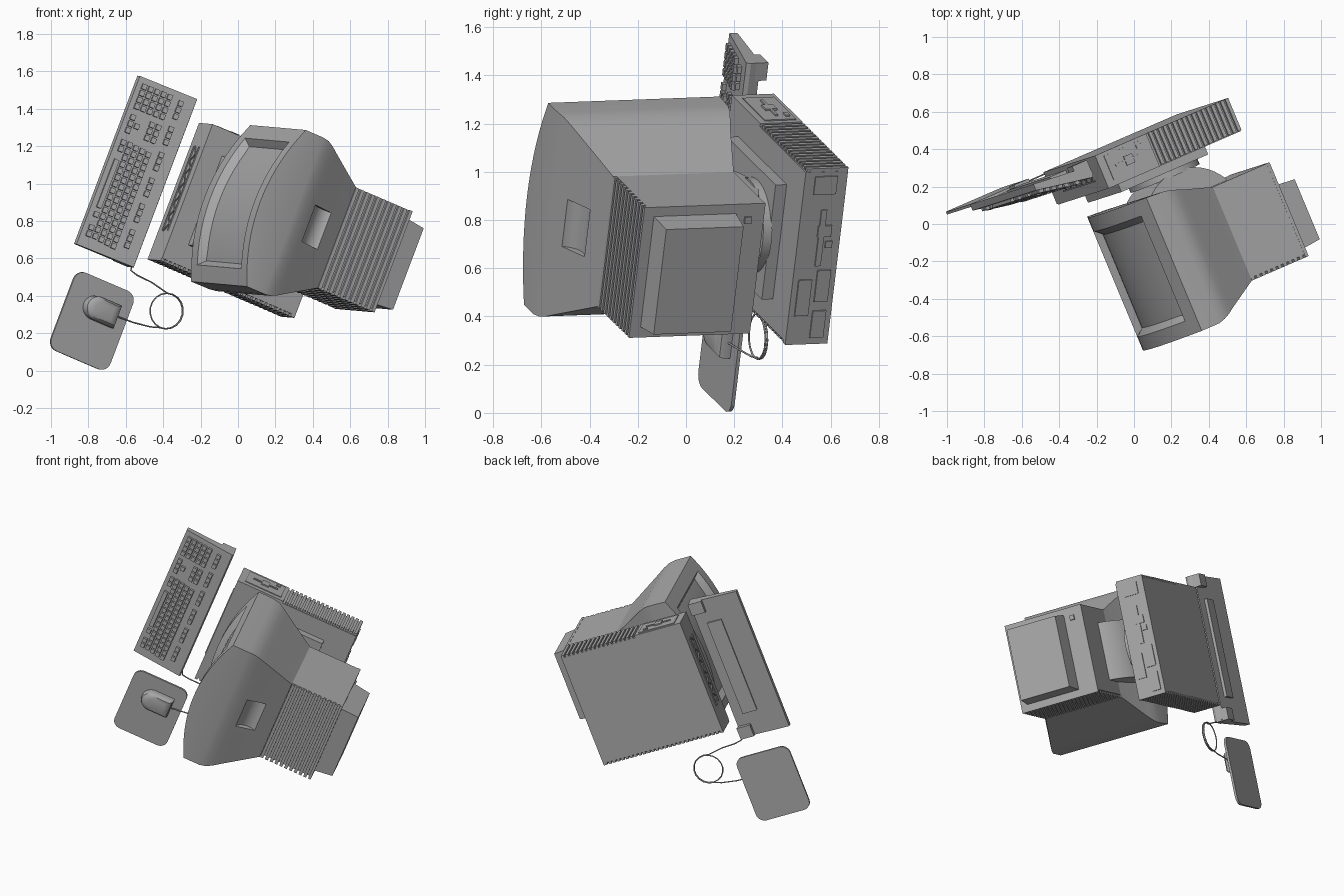
import bpy, bmesh, math
from mathutils import Matrix, Vector

cube = bpy.data.objects.get("Cube")
if cube:
    bpy.data.objects.remove(cube)

# Tilted frame of the whole set: x = right, y = back, z = up of the desk
up = Vector((.385, -.922, -.034)).normalized()
left = Vector((.351, .112, .93))
left = (left - up * left.dot(up)).normalized()
back = left.cross(up)
FRAME = Matrix.Translation((0, 0, .8)) @ Matrix((-left, back, up)).transposed().to_4x4()

grey = bpy.data.materials.new("plain grey")
grey.use_nodes = True
grey.diffuse_color = (.4, .4, .4, 1)
grey.node_tree.nodes["Principled BSDF"].inputs["Base Color"].default_value = (.4, .4, .4, 1)
made = []


def place(name, data):
    data.materials.append(grey)
    ob = bpy.data.objects.new(name, data)
    bpy.context.collection.objects.link(ob)
    ob.matrix_world = FRAME
    made.append(ob)
    return ob


def finish(name, bm):
    bmesh.ops.recalc_face_normals(bm, faces=bm.faces)
    me = bpy.data.meshes.new(name)
    bm.to_mesh(me)
    bm.free()
    return place(name, me)


def add_box(bm, x, y, z, turn=None):
    """Box from three (low, high) ranges, optionally turned about its centre."""
    mid = Vector([(r[0] + r[1]) / 2 for r in (x, y, z)])
    size = [r[1] - r[0] for r in (x, y, z)]
    m = Matrix.Translation(mid) @ (turn or Matrix()) @ Matrix.Diagonal((*size, 1))
    return bmesh.ops.create_cube(bm, size=1, matrix=m)["verts"]


def boxes(name, ranges):
    bm = bmesh.new()
    for r in ranges:
        add_box(bm, *r)
    return finish(name, bm)


def cylinder(name, mid, radius, depth, axis):
    bm = bmesh.new()
    turn = Matrix.Rotation(math.pi / 2, 4, 'Y') if axis == 'X' else Matrix()
    bmesh.ops.create_cone(bm, cap_ends=True, segments=48, radius1=radius, radius2=radius,
                          depth=depth, matrix=Matrix.Translation(mid) @ turn)
    return finish(name, bm)


def loft(bm, rings):
    """Skin closed rings of points, with a cap at the last ring."""
    rows = [[bm.verts.new(p) for p in r] for r in rings]
    for a, b in zip(rows, rows[1:]):
        for i in range(len(a)):
            j = (i + 1) % len(a)
            bm.faces.new((a[i], a[j], b[j], b[i]))
    bm.faces.new(rows[-1])
    return rows


MID = -.065

# System case with ribbed sides
boxes("case_body", [((-.44, .315), (-.235, .6), (-.435, -.245))])
boxes("case_side_bezel", [((-.455, -.43), (-.235, .085), (-.435, -.245)),
                          ((.3, .33), (.575, .6), (-.435, -.245))])
ribs = [((-.455, -.43), (.1 + .03 * i, .119 + .03 * i), (-.435, -.25)) for i in range(17)]
ribs += [((.3, .33), (-.235 + .03 * i, -.216 + .03 * i), (-.435, -.25)) for i in range(27)]
boxes("case_side_ribs", ribs)

# Disk drive on the side of the case
boxes("drive_panel", [((-.46, -.45), (-.19, .06), (-.415, -.275)),
                      ((-.466, -.45), (-.15, .02), (-.35, -.338)),
                      ((-.468, -.45), (-.09, -.04), (-.37, -.318)),
                      ((-.466, -.45), (.0, .03), (-.40, -.38))])

# Sockets on the back of the case
boxes("back_sockets", [((-.42, -.34), (.595, .606), (-.39, -.29)),
                       ((-.27, -.02), (.595, .606), (-.36, -.335)),
                       ((-.2, -.15), (.595, .607), (-.39, -.33)),
                       ((-.13, -.1), (.595, .607), (-.4, -.37)),
                       ((.04, .2), (.595, .607), (-.33, -.27)),
                       ((.0, .14), (.595, .607), (-.41, -.35)),
                       ((.18, .3), (.595, .607), (-.41, -.35))])

# Zigzag grille on the front of the case
bm = bmesh.new()
for i in range(12):
    x = -.3 + .04 * i
    turn = Matrix.Rotation(math.radians(50 if i % 2 else -50), 4, 'Y')
    add_box(bm, (x - .035, x + .035), (-.241, -.23), (-.343, -.335), turn)
for z in (-.375, -.305):
    add_box(bm, (-.32, .16), (-.241, -.23), (z - .004, z + .004))
finish("front_grille", bm)

# Monitor stand
boxes("stand_plate", [((-.316, .195), (-.12, .423), (-.245, -.195))])
cylinder("swivel_disc", (MID, .24, -.18), .2, .04, 'Z')
cylinder("tilt_rocker", (MID, .24, .105), .285, .38, 'X')

# Monitor shell: bowed front with a sunken screen, tapering to the back
cols = [-1] + [-.81 + .135 * i for i in range(13)] + [1]
levels = (-.122, -.04, .57, .65)
HALF = .45


def bow(t):
    return -.08 - .1 * (1 - t * t)


bm = bmesh.new()
grid = [[bm.verts.new((MID + t * HALF, bow(t), z)) for t in cols] for z in levels]
screen = []
for r in range(3):
    for c in range(len(cols) - 1):
        f = bm.faces.new((grid[r][c], grid[r][c + 1], grid[r + 1][c + 1], grid[r + 1][c]))
        if r == 1 and 0 < c < len(cols) - 2:
            screen.append(f)


def section(y, half, low, high):
    lower = [(MID + t * half, bow(t) if y is None else y, low) for t in cols]
    upper = [(MID + t * half, bow(t) if y is None else y, high) for t in reversed(cols)]
    return lower + upper


loft(bm, [section(None, HALF, levels[0], levels[3]), section(.03, .45, -.115, .65),
          section(.07, .445, -.107, .64), section(.11, .428, -.095, .625),
          section(.15, .405, -.082, .606), section(.36, .29, -.027, .515)])
bmesh.ops.remove_doubles(bm, verts=bm.verts, dist=.0005)
bmesh.ops.recalc_face_normals(bm, faces=bm.faces)
bmesh.ops.inset_region(bm, faces=screen, thickness=.035, depth=-.04)
shell = finish("monitor_shell", bm)

# Hand grip scooped out of the top of the shell
cutter = cylinder("grip_cutter", (MID, .22, .625), .08, .21, 'X')
cutter.hide_render = True
cutter.hide_set(True)
cutter.display_type = 'WIRE'
made.remove(cutter)
cut = shell.modifiers.new("grip", 'BOOLEAN')
cut.operation = 'DIFFERENCE'
cut.solver = 'EXACT'
cut.object = cutter

# Ribbed rear block of the monitor and its tapered back cover
boxes("monitor_rear", [((-.355, .21), (.35, .714), (-.027, .5))])
boxes("monitor_rear_ribs", [((-.354, .225), (.362 + .0335 * i, .382 + .0335 * i), (-.02, .516))
                            for i in range(10)] + [((-.356, .225), (.697, .715), (-.028, .516))])
bm = bmesh.new()
for v in add_box(bm, (-.315, .178), (.71, .832), (.1, .47)):
    if v.co.y > .8:
        v.co.x = MID + (v.co.x - MID) * .95
        v.co.z = .285 + (v.co.z - .285) * .94
finish("monitor_back_cover", bm)
boxes("back_knob", [((-.3, -.27), (.7, .725), (.03, .06))])

# Keyboard wedge
SLOPE = .172


def deck(y):
    return -.394 + SLOPE * (y + .665)


side = [(-.665, -.43), (-.665, -.394), (-.333, -.337), (-.325, -.355), (-.33, -.4)]
bm = bmesh.new()
first = bm.faces.new([bm.verts.new((-.557, y, z)) for y, z in side])
ext = bmesh.ops.extrude_face_region(bm, geom=[first])["geom"]
bmesh.ops.translate(bm, vec=(.967, 0, 0), verts=[g for g in ext if isinstance(g, bmesh.types.BMVert)])
bm.faces.new([v for v in first.verts]) if not first.is_valid else None
finish("keyboard_body", bm)
boxes("keyboard_feet", [((x, x + .08), (-.42, -.328), (-.435, -.37)) for x in (-.557, .33)]
      + [((-.4, .25), (-.5, -.4), (-.425, -.39))])

# Keys, in blocks of columns and rows
bm = bmesh.new()
tilt = Matrix.Rotation(math.atan(SLOPE), 4, 'X')
PITCH = .0375


def key(x, y, w=.029):
    z = deck(y)
    add_box(bm, (x - w / 2, x + w / 2), (y - .0135, y + .0135), (z - .005, z + .017), tilt)


for row in range(5):
    y = -.625 + .037 * row
    for c in range(4):
        key(-.51 + PITCH * c, y)
    for c in range(3):
        if row > 2 or row == 0 or (row == 1 and c == 1):
            key(-.335 + PITCH * c, y)
    if row:
        for c in range(15):
            key(-.195 + PITCH * c + .004 * row, y)
    else:
        key(.06, y, .25)
        for c in (0, 1, 3, 11, 13, 14):
            key(-.19 + PITCH * c, y)
for group in range(6):
    for c in range(3):
        key(-.5 + .148 * group + PITCH * c, -.41)
finish("keyboard_keys", bm)

# Mouse mat with rounded corners
bm = bmesh.new()
add_box(bm, (.53, .98), (-.602, -.232), (-.425, -.41))
corners = [e for e in bm.edges if abs(e.verts[0].co.z - e.verts[1].co.z) > .01]
bmesh.ops.bevel(bm, geom=corners, offset=.055, segments=6, profile=.5, affect='EDGES')
finish("mouse_mat", bm)

# Mouse: square at the cable end, round at the palm end
plan = [(.065, .1), (-.065, .1)]
plan += [(.065 * math.cos(t), -.03 + .07 * math.sin(t))
         for t in [math.pi + math.pi * i / 14 for i in range(15)]]
bm = bmesh.new()
rows = loft(bm, [[(.685 + x * s, -.4 + y * s, -.41 + h) for x, y in plan]
                 for h, s in ((0, 1), (.03, 1), (.046, .94), (.056, .8), (.061, .55))])
bm.faces.new(rows[0])
finish("mouse", bm)

# Mouse cable with one loop
path = [(.682, -.3, -.395), (.675, -.19, -.41), (.66, -.09, -.412)]
for i in range(29):
    t = math.radians(-90 + 20 * i)
    path.append((.549 - .095 * math.sin(t), -.04 + .095 * math.cos(t), -.412 + .0005 * i))
path += [(.438, -.18, -.405), (.435, -.27, -.4), (.425, -.318, -.395), (.4, -.325, -.39)]
curve = bpy.data.curves.new("mouse_cable", 'CURVE')
curve.dimensions = '3D'
curve.bevel_depth = .004
curve.bevel_resolution = 2
spline = curve.splines.new('POLY')
spline.points.add(len(path) - 1)
for p, co in zip(spline.points, path):
    p.co = (*co, 1)
place("mouse_cable", curve)

# Smooth shading with sharp edges kept
bpy.ops.object.select_all(action='DESELECT')
for ob in made:
    if ob.type == 'MESH':
        ob.select_set(True)
        bpy.context.view_layer.objects.active = ob
bpy.ops.object.shade_smooth_by_angle(angle=math.radians(30))
